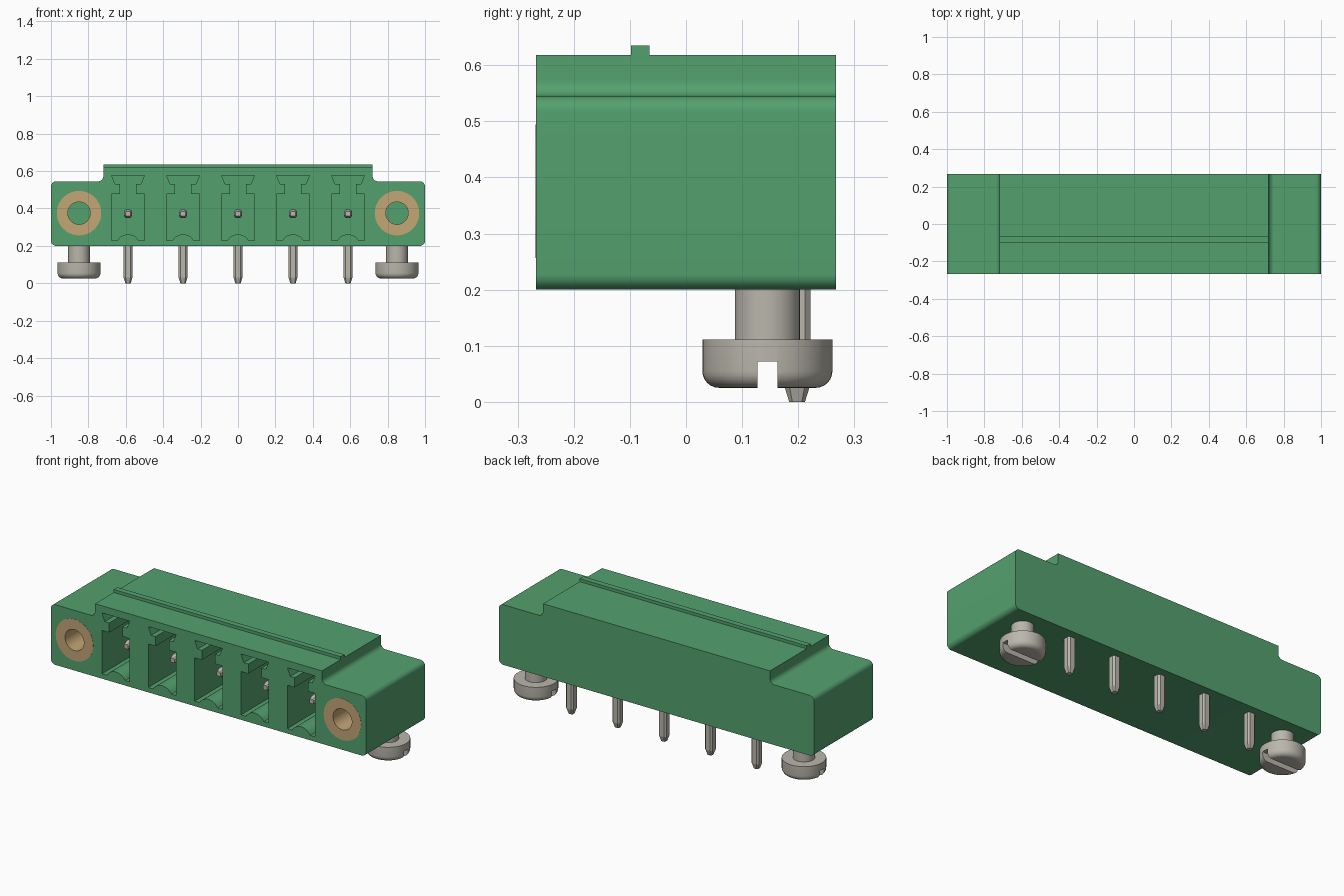
import bpy, bmesh, math
from mathutils import Vector

cube = bpy.data.objects.get("Cube")
if cube:
    bpy.data.objects.remove(cube, do_unlink=True)


def material(name, rgb, metal=0.0):
    m = bpy.data.materials.new(name)
    m.use_nodes = True
    m.diffuse_color = (*rgb, 1)
    node = next(n for n in m.node_tree.nodes if n.type == 'BSDF_PRINCIPLED')
    node.inputs["Base Color"].default_value = (*rgb, 1)
    node.inputs["Roughness"].default_value = 0.5
    return m


GREEN = material("green plastic", (0.088, 0.355, 0.158))
TIN = material("tin grey", (0.49, 0.47, 0.41))
BRASS = material("brass tan", (0.55, 0.38, 0.18))

YF, YB = -0.267, 0.267          # front and back of the housing
PITCH, PIN_Z, PIN_Y = 0.294, 0.372, 0.198
FLANGE_X = 0.85


def finish(name, bm, mat, smooth=False):
    bmesh.ops.recalc_face_normals(bm, faces=bm.faces)
    me = bpy.data.meshes.new(name)
    bm.to_mesh(me)
    bm.free()
    me.materials.append(mat)
    ob = bpy.data.objects.new(name, me)
    bpy.context.collection.objects.link(ob)
    if smooth:
        shade(ob)
    return ob


def select(ob):
    bpy.ops.object.select_all(action='DESELECT')
    ob.select_set(True)
    bpy.context.view_layer.objects.active = ob


def shade(ob):
    select(ob)
    bpy.ops.object.shade_smooth_by_angle(angle=math.radians(32))


def loft(bm, rings, closed=False):
    """Skin a list of point rings; cap the ends unless closed."""
    vs = [[bm.verts.new(p) for p in r] for r in rings]
    n = len(vs[0])
    pairs = list(zip(vs, vs[1:])) + ([(vs[-1], vs[0])] if closed else [])
    for a, b in pairs:
        for i in range(n):
            j = (i + 1) % n
            bm.faces.new((a[i], a[j], b[j], b[i]))
    if not closed:
        bm.faces.new(vs[0])
        bm.faces.new(vs[-1])


def prism(name, profile, y0, y1, mat):
    bm = bmesh.new()
    loft(bm, [[(x, y, z) for x, z in profile] for y in (y0, y1)])
    return finish(name, bm, mat)


def box(name, lo, hi, mat):
    return prism(name, [(lo[0], lo[2]), (hi[0], lo[2]), (hi[0], hi[2]), (lo[0], hi[2])],
                 lo[1], hi[1], mat)


def arc(cx, cz, r, a0, a1, n=8):
    return [(cx + r * math.cos(math.radians(a0 + (a1 - a0) * i / n)),
             cz + r * math.sin(math.radians(a0 + (a1 - a0) * i / n))) for i in range(n + 1)]


def circle(c, r, axis, n=40):
    pts = []
    for i in range(n):
        a = 2 * math.pi * i / n
        u, v = r * math.cos(a), r * math.sin(a)
        pts.append(Vector(c) + (Vector((u, 0, v)) if axis == 'Y' else Vector((u, v, 0))))
    return pts


def cut(ob, cutter):
    mod = ob.modifiers.new("cut", 'BOOLEAN')
    mod.operation, mod.solver, mod.object = 'DIFFERENCE', 'EXACT', cutter
    select(ob)
    bpy.ops.object.modifier_apply(modifier=mod.name)
    bpy.data.objects.remove(cutter, do_unlink=True)


# Housing: stepped outline with rounded corners, extruded front to back
R = 0.028
half = (arc(1 - R, 0.2 + R, R, -90, 0) + arc(1 - R, 0.545 - R, R, 0, 90)
        + arc(0.72 + R, 0.545 + R, R, 270, 180) + [(0.72, 0.618)])
outline = half + [(-x, z) for x, z in reversed(half)]
housing = prism("housing", outline, YF, YB, GREEN)

# Contact pockets: keyed slot above, raised arch in the floor
side = [(0.088, 0.228), (0.088, 0.477), (0.042, 0.477), (0.042, 0.532), (0.07, 0.532), (0.088, 0.577)]
arch = arc(0, 0.196, 0.066, 151, 29, 12)
pocket = arch + side + [(-x, z) for x, z in reversed(side)]
pin_xs = [PITCH * i for i in range(-2, 3)]
for px in pin_xs:
    cut(housing, prism("pocket_cutter", [(px + x, z) for x, z in pocket], YF - 0.05, 0.15, GREEN))

# Round recesses for the flange inserts
for s in (-1, 1):
    bm = bmesh.new()
    loft(bm, [circle((s * FLANGE_X, y, 0.375), 0.119, 'Y') for y in (YF - 0.05, 0.08)])
    cut(housing, finish("recess_cutter", bm, GREEN))
shade(housing)

# Rib along the top
box("top_rib", (-0.72, -0.098, 0.60), (0.72, -0.065, 0.635), GREEN)


# Angled contact pins with chamfered edges and tapered tips
def section(center, h, axis):
    c = h * 0.6
    ring = [(h, -c), (h, c), (c, h), (-c, h), (-h, c), (-h, -c), (-c, -h), (c, -h)]
    return [Vector(center) + (Vector((u, 0, v)) if axis == 'Y' else Vector((u, v, 0)))
            for u, v in ring]


for i, px in enumerate(pin_xs):
    bm = bmesh.new()
    loft(bm, [section((px, y, PIN_Z), h, 'Y')
              for y, h in ((-0.175, 0.013), (-0.15, 0.022), (PIN_Y, 0.022))])
    loft(bm, [section((px, PIN_Y, z), h, 'Z')
              for z, h in ((0, 0.014), (0.032, 0.024), (PIN_Z, 0.024))])
    finish(f"contact_pin_{i + 1}", bm, TIN)

# Threaded inserts and slotted mounting screws on both flanges
for s, label in ((1, "left"), (-1, "right")):
    x = s * FLANGE_X
    bm = bmesh.new()
    loft(bm, [circle((x, y, 0.375), r, 'Y') for r, y in
              ((0.119, YF - 0.001), (0.119, 0.079), (0.06, 0.079), (0.06, YF - 0.001))], closed=True)
    finish(f"{label}_insert", bm, BRASS, smooth=True)

    bm = bmesh.new()
    profile = arc(0.086, 0.055, 0.030, -90, 0, 6) + [(0.116, 0.111), (0.058, 0.111), (0.058, 0.215)]
    loft(bm, [circle((x, 0.145, z), r, 'Z') for r, z in profile])
    screw = finish(f"{label}_screw", bm, TIN)
    cut(screw, box("slot_cutter", (x - 0.2, 0.127, -0.02), (x + 0.2, 0.163, 0.072), TIN))
    shade(screw)
